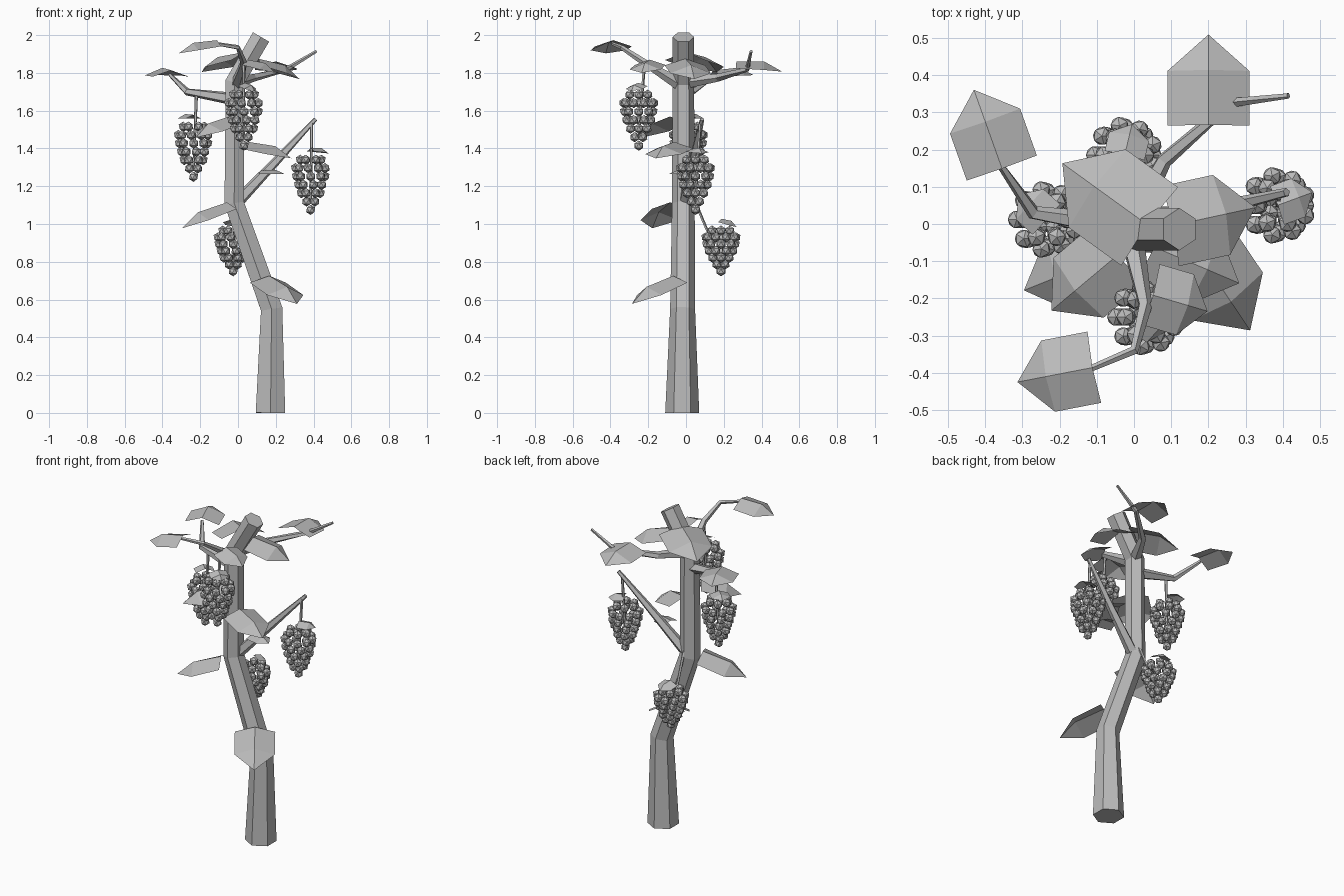
import bpy, bmesh, math
from mathutils import Vector, Matrix

cube = bpy.data.objects.get("Cube")
if cube:
    bpy.data.objects.remove(cube, do_unlink=True)

GREY = (0.5, 0.5, 0.5, 1)
mat = bpy.data.materials.new("plain grey")
mat.use_nodes = True
mat.diffuse_color = GREY
mat.node_tree.nodes["Principled BSDF"].inputs["Base Color"].default_value = GREY


def finish(bm, name, closed=True):
    if closed:
        bmesh.ops.recalc_face_normals(bm, faces=bm.faces)
    mesh = bpy.data.meshes.new(name)
    bm.to_mesh(mesh)
    bm.free()
    mesh.materials.append(mat)
    obj = bpy.data.objects.new(name, mesh)
    bpy.context.collection.objects.link(obj)
    return obj


def tube(name, points, radii, sides):
    """Faceted tapering tube with mitred joints."""
    pts = [Vector(p) for p in points]
    whole = (pts[-1] - pts[0]).normalized()
    ref = Vector((0, 1, 0)) if abs(whole.y) < 0.6 else Vector((1, 0, 0))
    bm = bmesh.new()
    rings = []
    for i, (p, r) in enumerate(zip(pts, radii)):
        before = (p - pts[i - 1]).normalized() if i else Vector()
        after = (pts[i + 1] - p).normalized() if i < len(pts) - 1 else Vector()
        t = (before + after).normalized()
        u = t.cross(ref).normalized()
        v = u.cross(t)
        ring = []
        for k in range(sides):
            a = math.tau * k / sides
            ring.append(bm.verts.new(p + r * (math.cos(a) * v + math.sin(a) * u)))
        rings.append(ring)
    for a, b in zip(rings, rings[1:]):
        for k in range(sides):
            n = (k + 1) % sides
            bm.faces.new((a[k], a[n], b[n], b[k]))
    bm.faces.new(rings[0])
    bm.faces.new(rings[-1])
    return finish(bm, name)


def leaf(name, base, tip, width):
    """Five-sided leaf folded along its raised midrib."""
    base, tip = Vector(base), Vector(tip)
    along = tip - base
    side = along.cross(Vector((0, 0, 1))).normalized() * width / 2
    up = side.cross(along).normalized() * width * 0.12
    bm = bmesh.new()
    root = bm.verts.new(base + up)
    mid = bm.verts.new(base + along * 0.6 + up * 1.3)
    end = bm.verts.new(tip - up * 0.5)
    for s in (-1, 1):
        corner = bm.verts.new(base + side * s - up * 0.4)
        shoulder = bm.verts.new(base + along * 0.6 + side * s - up * 0.4)
        for loop in ((root, corner, shoulder, mid), (mid, shoulder, end)):
            face = bm.faces.new(loop if s < 0 else loop[::-1])
            face.normal_update()
            if face.normal.z < 0:
                face.normal_flip()
    return finish(bm, name, closed=False)


def grape_cluster(name, top, drop):
    """Rings of faceted berries narrowing to a single one."""
    rows = ((0.055, 6), (0.08, 9), (0.075, 8), (0.064, 7), (0.05, 6), (0.03, 4), (0, 1))
    bm = bmesh.new()
    for i, (ring, count) in enumerate(rows):
        for k in range(count):
            a = math.tau * (k + 0.5 * (i % 2)) / count
            offset = Vector((ring * math.cos(a), ring * math.sin(a), -drop * i / 6))
            spin = Matrix.Rotation(a, 4, 'Z')
            bmesh.ops.create_icosphere(bm, subdivisions=1, radius=0.027,
                                       matrix=Matrix.Translation(Vector(top) + offset) @ spin)
    return finish(bm, name)


# Trunk
tube("trunk",
     ((0.172, -0.02, 0), (0.178, -0.018, 0.55), (-0.02, -0.014, 1.11),
      (-0.018, -0.014, 1.75), (0.122, -0.014, 1.99)),
     (0.09, 0.066, 0.06, 0.057, 0.057), 6)

# Branches
tube("right_branch", ((-0.02, -0.01, 1.1), (0.2, 0.035, 1.33), (0.41, 0.085, 1.555)),
     (0.036, 0.024, 0.012), 5)
tube("back_branch", ((-0.01, 0, 1.75), (0.08, 0.17, 1.775), (0.26, 0.325, 1.82), (0.415, 0.345, 1.915)),
     (0.035, 0.022, 0.014, 0.008), 5)
tube("left_branch", ((-0.01, -0.01, 1.66), (-0.27, 0.03, 1.7), (-0.36, 0.16, 1.79)),
     (0.036, 0.02, 0.01), 5)
tube("front_branch", ((-0.01, -0.02, 1.73), (0.03, -0.22, 1.855), (0, -0.34, 1.935), (-0.12, -0.39, 1.955)),
     (0.035, 0.019, 0.013, 0.009), 5)

# Leaves: name, stalk end, tip, width
for spec in (
    ("low_trunk_leaf", (0.16, -0.06, 0.7), (0.315, -0.29, 0.59), 0.23),
    ("left_low_leaf", (-0.05, -0.08, 1.09), (-0.3, -0.18, 0.99), 0.22),
    ("left_mid_leaf", (-0.04, -0.08, 1.545), (-0.225, -0.235, 1.47), 0.21),
    ("front_mid_leaf", (0.05, -0.06, 1.41), (0.285, -0.16, 1.36), 0.21),
    ("inner_leaf", (0.12, -0.02, 1.27), (0.25, -0.05, 1.27), 0.11),
    ("crown_left_leaf", (0.04, -0.005, 1.88), (-0.195, 0.165, 1.82), 0.26),
    ("crown_right_leaf", (0.1, -0.005, 1.85), (0.33, 0.045, 1.78), 0.22),
    ("crown_front_leaf", (0.047, -0.19, 1.85), (0.2, -0.235, 1.81), 0.17),
    ("back_branch_leaf", (0.2, 0.265, 1.835), (0.2, 0.51, 1.82), 0.22),
    ("left_branch_leaf", (-0.355, 0.15, 1.79), (-0.43, 0.36, 1.8), 0.2),
    ("front_branch_leaf", (-0.108, -0.385, 1.95), (-0.315, -0.425, 1.915), 0.195),
):
    leaf(*spec)

# Grape clusters, each with a stalk and a small leaf
for side, hang, top, drop, tip in (
    ("front", (0.03, -0.22, 1.85), (0.032, -0.25, 1.685), 0.27, (0.09, -0.29, 1.71)),
    ("left", (-0.22, 0.02, 1.69), (-0.235, 0.012, 1.515), 0.265, (-0.31, 0.08, 1.565)),
    ("right", (0.39, 0.075, 1.535), (0.385, 0.05, 1.34), 0.265, (0.48, 0.085, 1.38)),
    ("back", (-0.01, 0.03, 1.16), (-0.025, 0.185, 0.965), 0.215, (-0.005, 0.27, 0.99)),
):
    grape_cluster(side + "_grapes", top, drop)
    tube(side + "_grape_stalk", (hang, Vector(top) + Vector((0, 0, -drop * 0.8))), (0.009, 0.006), 5)
    crown = Vector(top) + Vector((0, 0, 0.05))
    leaf(side + "_grape_leaf", crown, tip, 0.11)
